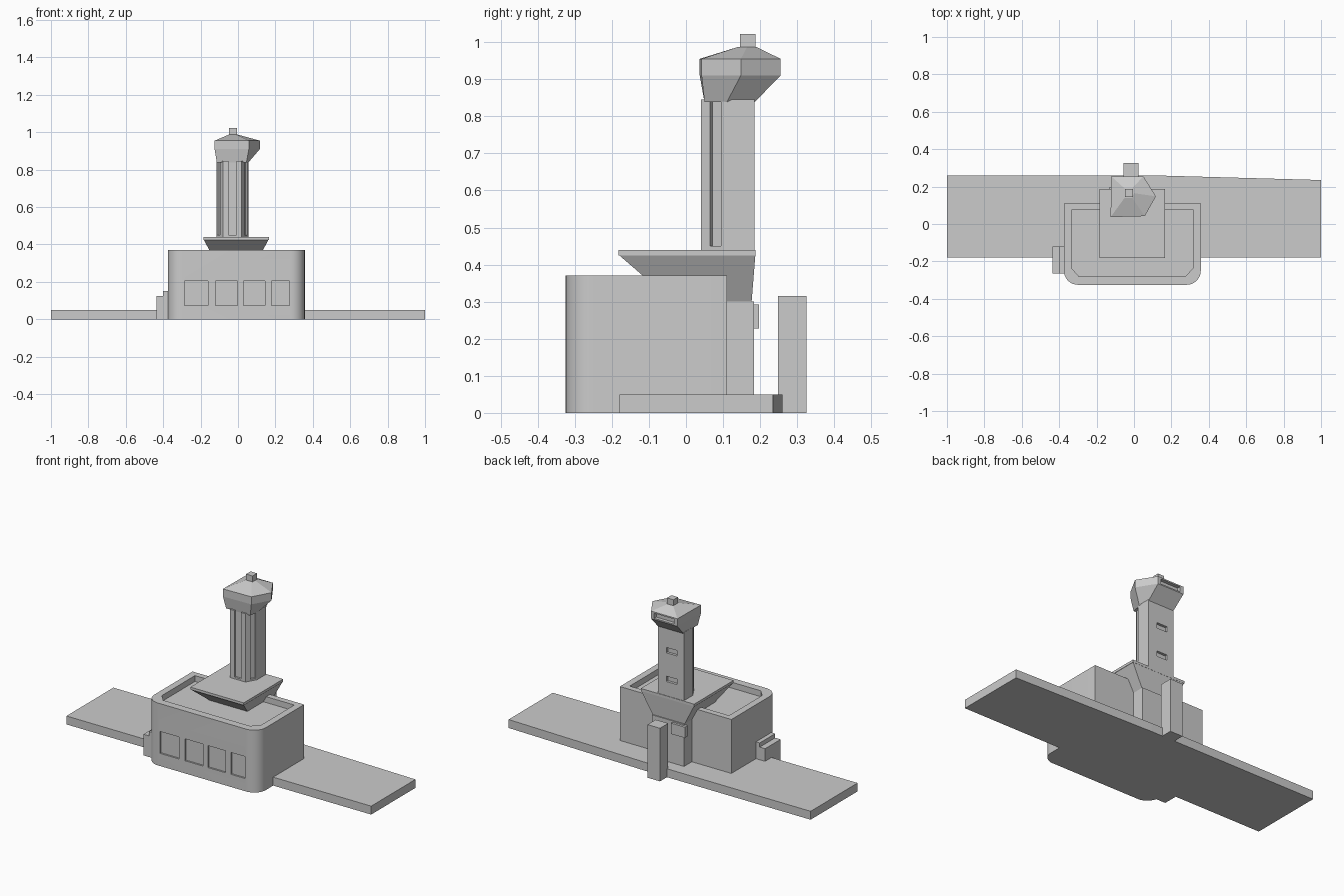
import bpy, bmesh, math

if "Cube" in bpy.data.objects:
    bpy.data.objects.remove(bpy.data.objects["Cube"])


def loft(name, rings):
    """Closed solid through rings of (x, y, z) points, each listed the same way round."""
    bm = bmesh.new()
    vs = [[bm.verts.new(p) for p in r] for r in rings]
    n = len(vs[0])
    for a, b in zip(vs, vs[1:]):
        for i in range(n):
            j = (i + 1) % n
            bm.faces.new((a[i], a[j], b[j], b[i]))
    bm.faces.new(vs[0][::-1])
    bm.faces.new(vs[-1])
    bmesh.ops.recalc_face_normals(bm, faces=bm.faces)
    me = bpy.data.meshes.new(name)
    bm.to_mesh(me)
    bm.free()
    ob = bpy.data.objects.new(name, me)
    bpy.context.collection.objects.link(ob)
    return ob


def at(pts, z):
    return [(x, y, z) for x, y in pts]


def rect(x0, x1, y0, y1):
    return [(x0, y0), (x1, y0), (x1, y1), (x0, y1)]


def box(name, x0, x1, y0, y1, z0, z1):
    r = rect(x0, x1, y0, y1)
    return loft(name, [at(r, z0), at(r, z1)])


def cut(ob, cutter):
    """Subtract the cutter, apply the result and remove the cutter."""
    cutter.hide_render = True
    mod = ob.modifiers.new("recess", 'BOOLEAN')
    mod.operation, mod.solver, mod.object = 'DIFFERENCE', 'EXACT', cutter
    bpy.context.view_layer.objects.active = ob
    bpy.ops.object.modifier_apply(modifier=mod.name)
    bpy.data.objects.remove(cutter)


def smooth(ob):
    bpy.ops.object.select_all(action='DESELECT')
    ob.select_set(True)
    bpy.context.view_layer.objects.active = ob
    bpy.ops.object.shade_smooth_by_angle(angle=math.radians(25))


# Ground slab with slightly tapered rear edge
slab = [(-1, -0.18), (1, -0.18), (1, 0.235), (0.1, 0.26), (-1, 0.26)]
loft("ground_slab", [at(slab, 0), at(slab, 0.05)])

# Main building: rounded front corners
R, X0, X1, Y0, Y1 = 0.075, -0.375, 0.357, -0.325, 0.11
outline = [(X1, Y1), (X0, Y1)]
for cx, start in ((X0 + R, 180), (X1 - R, 270)):
    for k in range(9):
        a = math.radians(start + k * 90 / 8)
        outline.append((cx + R * math.cos(a), Y0 + R + R * math.sin(a)))
building = loft("main_building", [at(outline, 0), at(outline, 0.37)])

# Sunken roof and front windows
well = [(-0.335, 0.075), (-0.335, -0.235), (-0.295, -0.28), (0.275, -0.28),
        (0.317, -0.235), (0.317, 0.075)]
cut(building, loft("roof_well_cutter", [at(well, 0.335), at(well, 0.45)]))
for x0, x1 in ((-0.285, -0.16), (-0.12, -0.003), (0.03, 0.145), (0.18, 0.275)):
    cut(building, box("window_cutter", x0, x1, -0.4, -0.315, 0.075, 0.205))
smooth(building)

# Side steps
box("side_step_low", -0.435, -0.40, -0.265, -0.12, 0, 0.125)
box("side_step_high", -0.40, -0.37, -0.265, -0.12, 0, 0.15)

# Flared tower base, top plate and rear stem
loft("flared_base", [at(rect(-0.115, 0.095, -0.035, 0.177), 0.30),
                     at(rect(-0.183, 0.163, -0.18, 0.187), 0.425)])
box("platform", -0.185, 0.165, -0.182, 0.188, 0.425, 0.44)
box("rear_stem", -0.115, 0.095, 0.09, 0.183, 0.04, 0.30)
box("rear_box", -0.13, -0.04, 0.17, 0.197, 0.228, 0.292)
box("rear_pillar", -0.057, 0.025, 0.248, 0.325, 0, 0.315)

# Tower shaft: chamfered front with upright grooves
M = -0.03
half = [(0.085, 0.185), (0.085, 0.10), (0.082, 0.095), (0.072, 0.101), (0.055, 0.071),
        (0.065, 0.065), (0.05, 0.04), (0.022, 0.04), (0.022, 0.052)]
plain = [(0.085, 0.185), (0.085, 0.10), (0.05, 0.04)]


def mirrored(pts):
    return [(M + x, y) for x, y in pts] + [(M - x, y) for x, y in reversed(pts)]


loft("shaft_foot", [at(mirrored(plain), 0.435), at(mirrored(plain), 0.45)])
shaft = loft("tower_shaft", [at(mirrored(half), 0.45), at(mirrored(half), 0.845)])
for z in (0.54, 0.71):
    cut(shaft, box("slot_cutter", -0.07, 0.0, 0.17, 0.22, z - 0.016, z + 0.016))

# Control cab overhanging to the rear and right, with a hipped roof
under = [(-0.113, 0.05), (0.045, 0.05), (0.055, 0.11), (0.055, 0.185), (-0.113, 0.185)]
rim = [(-0.125, 0.037), (0.058, 0.042), (0.117, 0.148), (0.05, 0.255), (-0.122, 0.255)]
peak = [(-0.05, 0.14), (-0.01, 0.14), (0.0, 0.165), (-0.01, 0.19), (-0.05, 0.19)]
cab = loft("control_cab", [at(under, 0.838), at(rim, 0.91), at(rim, 0.955), at(peak, 0.987)])
cut(cab, box("cab_window_cutter", -0.10, 0.03, 0.235, 0.3, 0.917, 0.947))
box("roof_box", -0.048, -0.006, 0.145, 0.187, 0.97, 1.022)
